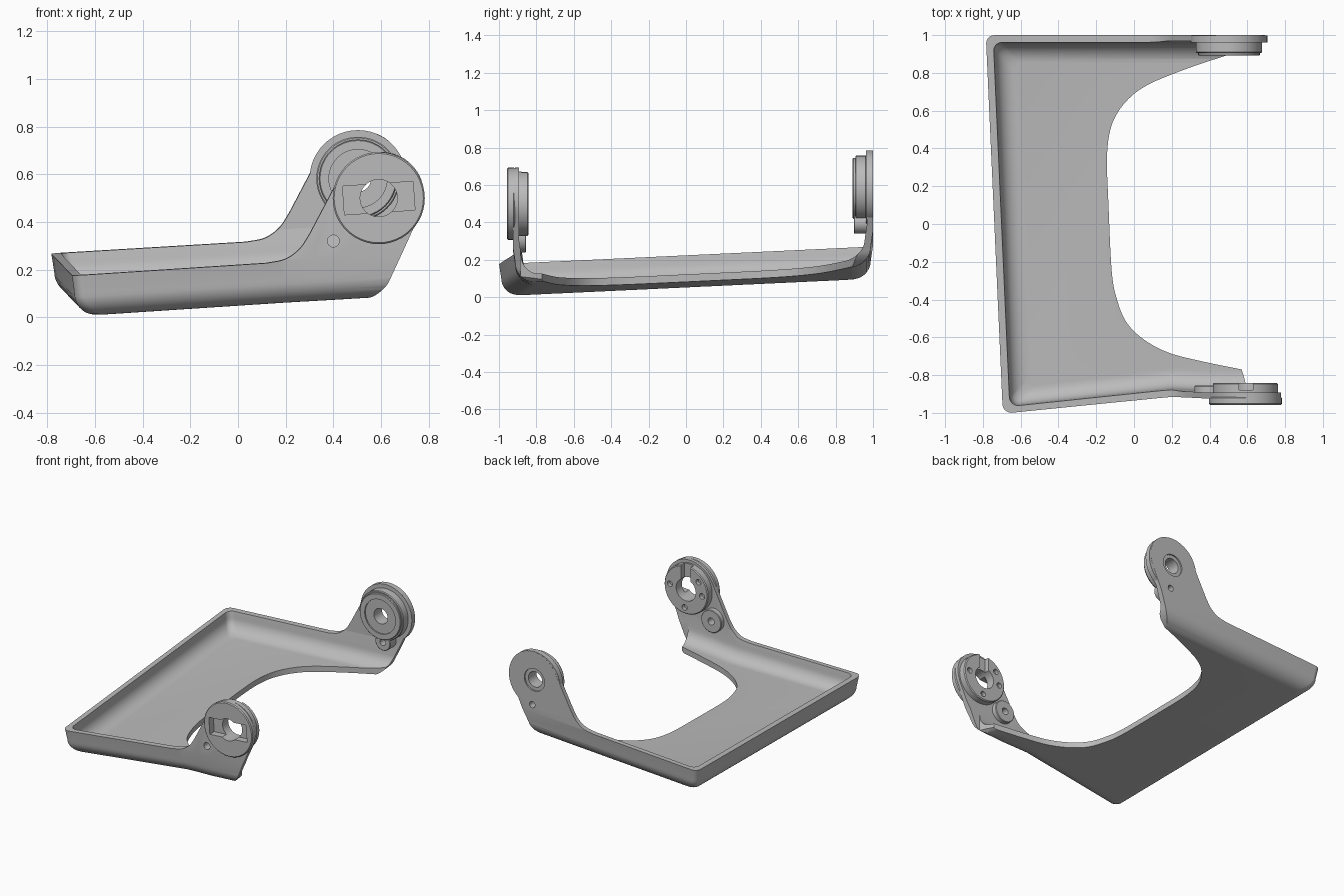
import bpy, bmesh, math
from mathutils import Matrix, Vector

if "Cube" in bpy.data.objects:
    bpy.data.objects.remove(bpy.data.objects["Cube"], do_unlink=True)

grey = bpy.data.materials.new("matte_grey")
grey.use_nodes = True
COLOUR = (0.5, 0.5, 0.5, 1)
grey.diffuse_color = COLOUR
grey.node_tree.nodes["Principled BSDF"].inputs["Base Color"].default_value = COLOUR

# The whole tray leans slightly, so it is built level and then sheared
LEAN = Matrix(((1, -0.045, 0, 0), (0, 1, 0, 0), (0.06, 0.047, 1, 0.08), (0, 0, 0, 1)))


def make(name, bm):
    bmesh.ops.recalc_face_normals(bm, faces=bm.faces)
    mesh = bpy.data.meshes.new(name)
    bm.to_mesh(mesh)
    bm.free()
    mesh.materials.append(grey)
    obj = bpy.data.objects.new(name, mesh)
    bpy.context.collection.objects.link(obj)
    return obj


def loft(name, rings):
    """Closed solid through rings that share a point count."""
    bm = bmesh.new()
    loops = [[bm.verts.new(p) for p in ring] for ring in rings]
    n = len(loops[0])
    for a, b in zip(loops, loops[1:]):
        for i in range(n):
            j = (i + 1) % n
            bm.faces.new((a[i], a[j], b[j], b[i]))
    bm.faces.new(loops[0])
    bm.faces.new(loops[-1])
    return make(name, bm)


def prism_y(name, outline, y0, y1):
    return loft(name, [[(x, y, z) for x, z in outline] for y in (y0, y1)])


def arc(cx, cz, r, a0, a1, steps):
    angles = [math.radians(a0 + (a1 - a0) * i / steps) for i in range(steps + 1)]
    return [(cx + r * math.cos(a), cz + r * math.sin(a)) for a in angles]


def disc(name, centre, r, y0, y1, edge=0.0):
    """Cylinder along y, with an optional chamfer on both rims."""
    levels = [(y0, r - edge), (y0 + edge, r), (y1 - edge, r), (y1, r - edge)]
    if not edge:
        levels = [(y0, r), (y1, r)]
    return loft(name, [[(x, y, z) for x, z in arc(*centre, q, 0, 352.5, 47)]
                       for y, q in levels])


def combine(obj, tool, operation="DIFFERENCE"):
    mod = obj.modifiers.new("cut", "BOOLEAN")
    mod.operation = operation
    mod.solver = "EXACT"
    mod.object = tool
    bpy.context.view_layer.objects.active = obj
    bpy.ops.object.modifier_apply(modifier=mod.name)
    bpy.data.objects.remove(tool, do_unlink=True)


def footprint(d, end):
    """Plan outline of the tray, moved inward by d."""
    r, left = 0.045, -0.74 + d
    pts = [(end, -0.925 + d), (0.36, -0.925 + d), (0.27, -0.92 + d), (0.16, -0.915 + d)]
    pts += arc(left + r, -1 + d + r, r, 270, 180, 8)
    pts += arc(left + r, 1 - d - r, r, 180, 90, 8)
    return pts + [(end, 1 - d)]


def bowl(name, inset, lift, end, top):
    """Walls that curve into the floor through a wide fillet."""
    levels = [(0, top), (0, 0.19)] + arc(0.112, 0.11, 0.1, 180, 270, 9)
    return loft(name, [[(x, y, z + lift) for x, y in footprint(d + inset, end)]
                       for d, z in levels])


def smooth_path(points, steps=6):
    """Catmull-Rom curve through plan points."""
    p = [Vector(q) for q in points]
    p = [p[0] * 2 - p[1]] + p + [p[-1] * 2 - p[-2]]
    out = []
    for a, b, c, d in zip(p, p[1:], p[2:], p[3:]):
        for i in range(steps):
            t = i / steps
            out.append(0.5 * (2 * b + (c - a) * t + (2 * a - 5 * b + 4 * c - d) * t * t
                              + (3 * b - a - 3 * c + d) * t ** 3))
    return [tuple(q) for q in out] + [tuple(points[-1])]


# Tray shell with its two side arms
shell = bowl("tray_shell", 0, 0, 1.0, 0.8)
combine(shell, bowl("hollow", 0.032, 0.04, 1.3, 1.0))
neck = smooth_path([(0.08, 0.186), (0.158, 0.198), (0.218, 0.238), (0.258, 0.295)])
heel = smooth_path([(0.605, 0.105), (0.585, 0.065), (0.55, 0.03), (0.51, 0.008), (0.45, -0.006)])
side = [(-1, 0.186)] + neck + arc(0.548, 0.432, 0.19, 155, -25, 32) + heel + [(-1, -0.05)]
combine(shell, prism_y("side_profile", side, -1.2, 1.2), "INTERSECT")
shell.data.transform(LEAN)

# Curved opening in the floor
opening = smooth_path([(0.57, -0.77), (0.35, -0.725), (0.18, -0.68), (0.05, -0.61),
                       (-0.04, -0.52), (-0.09, -0.4), (-0.118, -0.25), (-0.135, 0.1),
                       (-0.143, 0.35), (-0.125, 0.5), (-0.08, 0.6), (-0.01, 0.68),
                       (0.07, 0.735), (0.17, 0.78), (0.33, 0.84), (0.53, 0.905)])
opening = [(1.2, -0.885), (0.6, -0.885), (0.585, -0.82)] + opening + [(0.6, 0.955), (1.2, 0.955)]
combine(shell, loft("opening", [[(x, y, z) for x, y in opening] for z in (-0.2, 0.32)]))

# Front hub: outer cover, inner ring and pin boss
FRONT, FRONT_PIN = (0.59, 0.5), (0.4, 0.32)
front_cover = disc("front_hub_cover", FRONT, 0.193, -0.957, -0.915, 0.006)
front_ring = disc("front_hub_ring", FRONT, 0.173, -0.905, -0.842, 0.006)
front_boss = disc("front_pin_boss", FRONT_PIN, 0.08, -0.905, -0.855, 0.004)

tilt = Matrix.Rotation(math.radians(4), 2)
recess = [tuple(Vector(FRONT) + tilt @ Vector(c))
          for c in ((-0.148, -0.06), (0.148, -0.06), (0.148, 0.06), (-0.148, 0.06))]
for part in (front_cover, shell):
    combine(part, prism_y("recess", recess, -1.1, -0.907))
for part in (front_cover, front_ring, shell):
    combine(part, disc("hub_hole", FRONT, 0.078, -1.1, -0.7))
for part in (front_boss, front_ring, shell):
    combine(part, disc("pin_hole", FRONT_PIN, 0.025, -1.1, -0.7))

# Key slot and screw holes on the inner ring
slot = [(0.555, 0.54), (0.63, 0.54), (0.63, 0.72), (0.555, 0.72)]
combine(front_ring, prism_y("slot", slot, -0.88, -0.7))
for angle in (0, 135, 180, 270):
    a = math.radians(angle + 5)
    spot = (FRONT[0] + 0.128 * math.cos(a), FRONT[1] + 0.128 * math.sin(a))
    combine(front_ring, disc("screw_hole", spot, 0.02, -0.87, -0.7))

# Back hub: arm end plate, stepped disc and pin boss
BACK, BACK_PIN = (0.503, 0.582), (0.52, 0.4)
back_plate = disc("back_arm_plate", BACK, 0.203, 0.962, 0.999)
back_disc = disc("back_hub_disc", BACK, 0.175, 0.905, 0.966, 0.005)
back_step = disc("back_hub_step", BACK, 0.163, 0.891, 0.91, 0.004)
back_boss = disc("back_pin_boss", BACK_PIN, 0.06, 0.897, 0.972, 0.004)
back_parts = (back_plate, back_disc, back_step, back_boss, shell)
for part in back_parts:
    combine(part, disc("hub_hole", BACK, 0.055, 0.7, 1.1))
    combine(part, disc("pin_hole", BACK_PIN, 0.022, 0.7, 1.1))
combine(back_step, disc("step_recess", BACK, 0.122, 0.7, 0.9))
for part in (back_plate, shell):
    combine(part, disc("countersink", BACK, 0.08, 0.99, 1.1))

# Smooth shading with crisp edges
for obj in (front_cover, front_ring, front_boss) + back_parts:
    bpy.ops.object.select_all(action="DESELECT")
    obj.select_set(True)
    bpy.context.view_layer.objects.active = obj
    bpy.ops.object.shade_smooth_by_angle(angle=math.radians(30))
